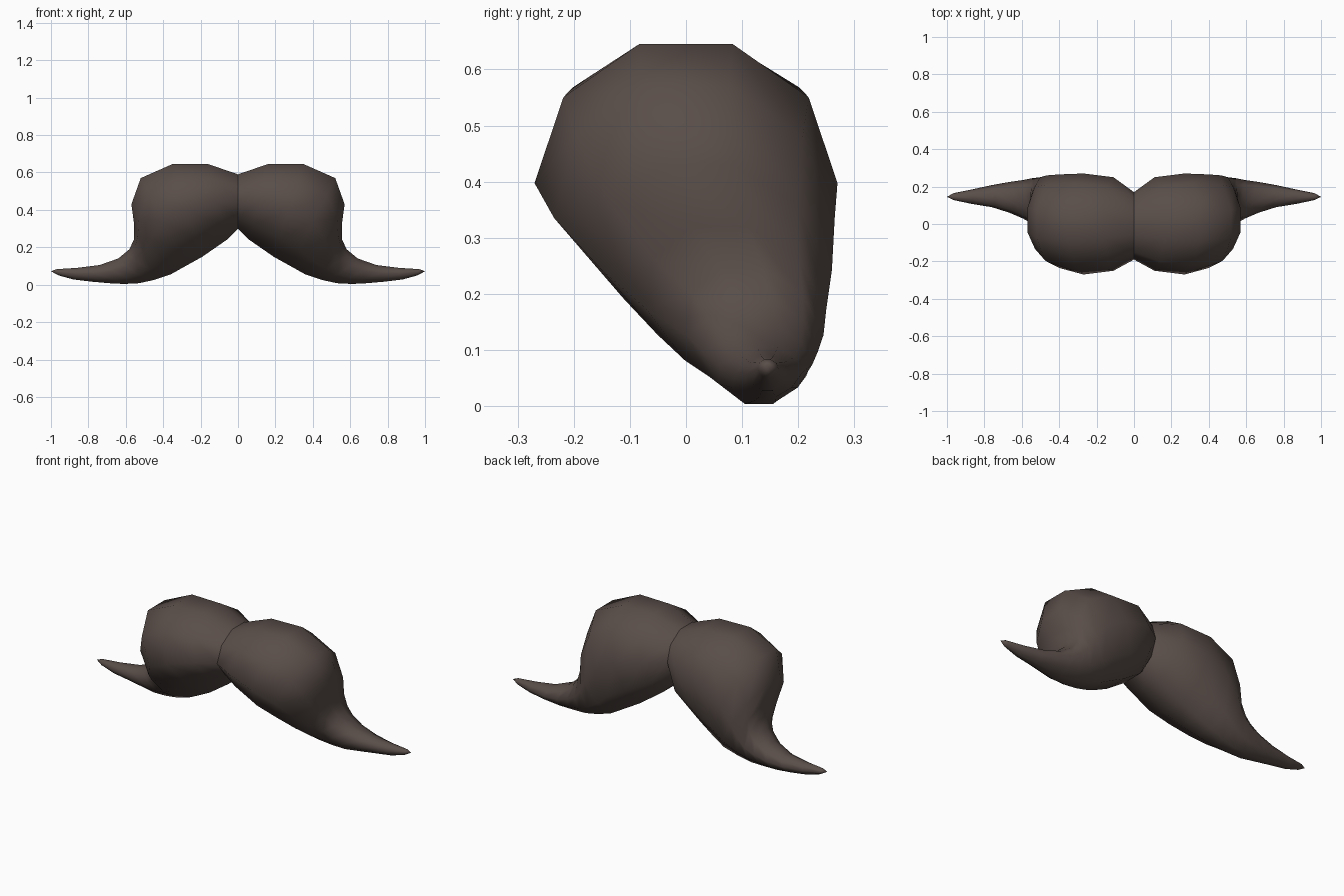
import bpy, bmesh, math
from mathutils import Vector

if "Cube" in bpy.data.objects:
    bpy.data.objects.remove(bpy.data.objects["Cube"])

SEGS = 10
# Cross-sections from the centre seam out to the curled tip:
# upper x, upper z, lower x, lower z, front y, back y, upper y, lower y
RINGS = [
    (0.00, .590, 0.00, .300, -.190, .170, .00, .02),
    (0.16, .645, 0.06, .240, -.250, .250, .00, .06),
    (0.35, .645, 0.19, .150, -.270, .270, .00, .08),
    (0.52, .570, 0.28, .100, -.235, .265, .00, .10),
    (0.57, .430, 0.36, .055, -.150, .260, .02, .12),
    (0.555, .320, 0.45, .025, -.070, .250, .06, .125),
    (0.555, .245, 0.53, .008, 0.000, .245, .10, .13),
    (0.58, .190, 0.61, .004, .030, .235, .12, .13),
    (0.64, .140, 0.69, .008, .060, .225, .135, .14),
    (0.74, .105, 0.78, .016, .090, .208, .145, .145),
    (0.86, .090, 0.88, .028, .108, .184, .145, .145),
    (0.97, .083, 0.96, .050, .128, .165, .145, .145),
]
TIP = (1.0, .145, .072)


def ring_points(r):
    xa, za, xb, zb, yf, yb, ya, yl = r
    yc, yr = (yf + yb) / 2, (yb - yf) / 2
    pts = []
    for k in range(SEGS):
        a = 2 * math.pi * (k + .5) / SEGS
        c = math.cos(a) / math.cos(math.pi / SEGS)
        w = (1 + c) / 2
        mid = yc + (c * (ya - yc) if c > 0 else -c * (yl - yc))
        spread = yr * (1 + .2 * min(c, 0))
        pts.append(Vector((xb + (xa - xb) * w, mid + spread * math.sin(a),
                           zb + (za - zb) * w)))
    return pts


# Right half of the moustache, lofted through the sections
bm = bmesh.new()
loops = [[bm.verts.new(p) for p in ring_points(r)] for r in RINGS]
for a, b in zip(loops, loops[1:]):
    for k in range(SEGS):
        j = (k + 1) % SEGS
        bm.faces.new((a[k], a[j], b[j], b[k]))
tip = bm.verts.new(TIP)
for k in range(SEGS):
    bm.faces.new((loops[-1][k], loops[-1][(k + 1) % SEGS], tip))
bmesh.ops.recalc_face_normals(bm, faces=bm.faces[:])
if max(bm.faces, key=lambda f: f.calc_center_median().z).normal.z < 0:
    bmesh.ops.reverse_faces(bm, faces=bm.faces[:])
for f in bm.faces:
    f.smooth = True
mesh = bpy.data.meshes.new("moustache")
bm.to_mesh(mesh)
bm.free()
obj = bpy.data.objects.new("moustache", mesh)
bpy.context.collection.objects.link(obj)

# Dark brown hair
mat = bpy.data.materials.new("dark_brown")
mat.diffuse_color = (.10, .075, .066, 1)
mat.use_nodes = True
mat.node_tree.nodes["Principled BSDF"].inputs["Base Color"].default_value = mat.diffuse_color
mesh.materials.append(mat)

# Left half, kept separate at the seam so the crease stays sharp
mirror = obj.modifiers.new("mirror", 'MIRROR')
mirror.use_axis[0] = True
mirror.use_mirror_merge = False
